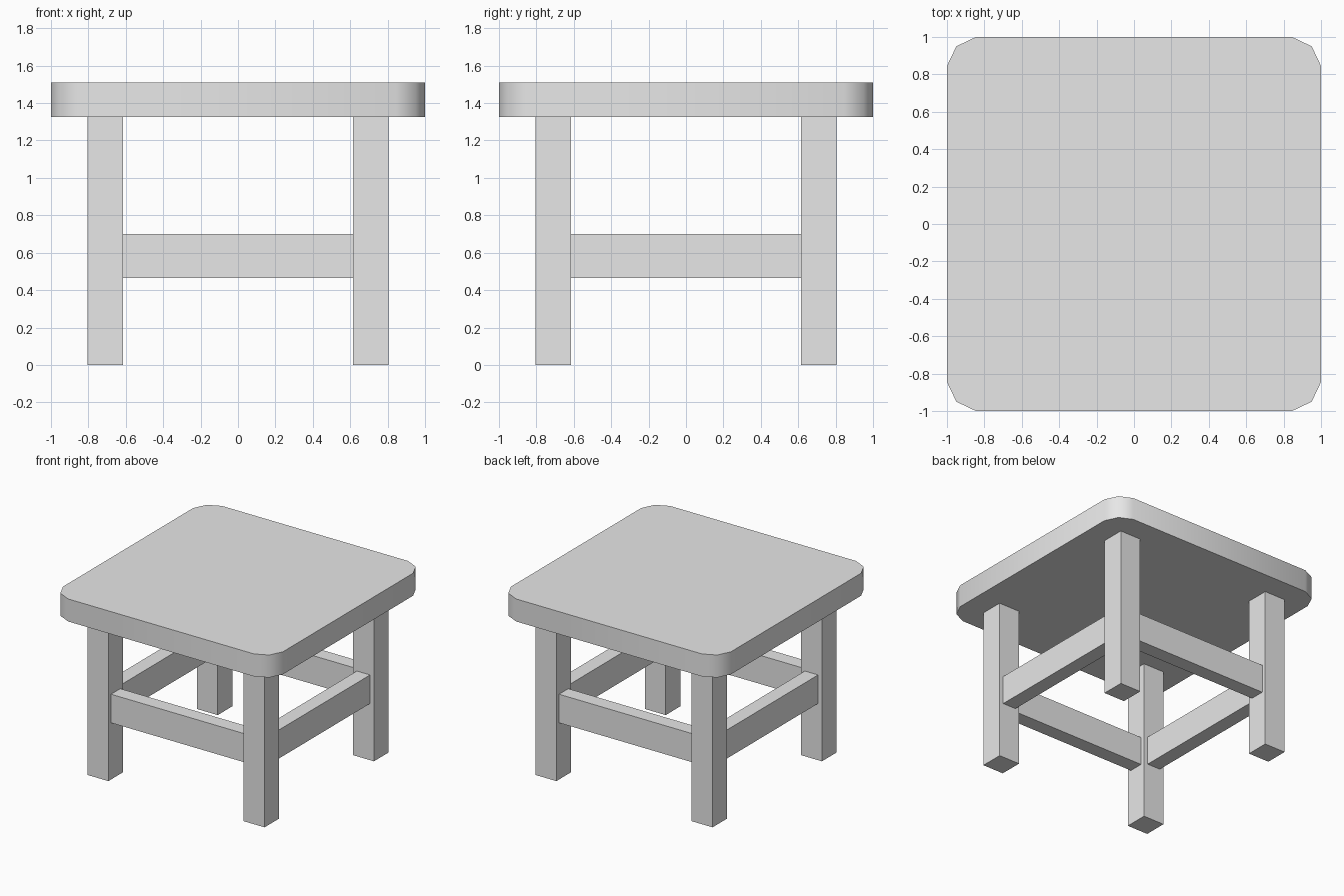
import bpy
import bmesh
import math

cube = bpy.data.objects.get("Cube")
if cube:
    bpy.data.objects.remove(cube, do_unlink=True)

GREY = (0.8, 0.8, 0.8, 1.0)
grey = bpy.data.materials.new("light_grey")
grey.use_nodes = True
grey.diffuse_color = GREY
grey.node_tree.nodes["Principled BSDF"].inputs["Base Color"].default_value = GREY

LEG_IN, LEG_OUT = 0.615, 0.805
LEG_MID = (LEG_IN + LEG_OUT) / 2
SEAT_BOTTOM, SEAT_TOP = 1.325, 1.51


def add_object(name, bm):
    bmesh.ops.recalc_face_normals(bm, faces=bm.faces)
    mesh = bpy.data.meshes.new(name)
    bm.to_mesh(mesh)
    bm.free()
    mesh.materials.append(grey)
    obj = bpy.data.objects.new(name, mesh)
    bpy.context.collection.objects.link(obj)
    return obj


def add_box(name, centre, size):
    bm = bmesh.new()
    bmesh.ops.create_cube(bm, size=1)
    bmesh.ops.scale(bm, vec=size, verts=bm.verts)
    bmesh.ops.translate(bm, vec=centre, verts=bm.verts)
    return add_object(name, bm)


# Seat: square slab with two-segment rounded corners
bm = bmesh.new()
corner = [(1.0, 0.845), (0.95, 0.95), (0.845, 1.0)]
outline = []
for quarter in range(4):
    c, s = round(math.cos(quarter * math.pi / 2)), round(math.sin(quarter * math.pi / 2))
    outline += [(x * c - y * s, x * s + y * c, SEAT_BOTTOM) for x, y in corner]
base = bm.faces.new([bm.verts.new(p) for p in outline])
extruded = bmesh.ops.extrude_face_region(bm, geom=[base], use_keep_orig=True)
top_verts = [g for g in extruded["geom"] if isinstance(g, bmesh.types.BMVert)]
bmesh.ops.translate(bm, vec=(0, 0, SEAT_TOP - SEAT_BOTTOM), verts=top_verts)
seat = add_object("seat", bm)
bpy.ops.object.select_all(action="DESELECT")
seat.select_set(True)
bpy.context.view_layer.objects.active = seat
bpy.ops.object.shade_smooth_by_angle(angle=math.radians(45))

# Legs: four square posts
leg_width = LEG_OUT - LEG_IN
for y_name, y in (("front", -1), ("back", 1)):
    for x_name, x in (("right", -1), ("left", 1)):
        add_box(f"{y_name}_{x_name}_leg",
                (x * LEG_MID, y * LEG_MID, SEAT_BOTTOM / 2),
                (leg_width, leg_width, SEAT_BOTTOM))

# Rails: one between each pair of neighbouring legs
RAIL_Z, RAIL_HEIGHT, RAIL_DEPTH = 0.583, 0.235, 0.12
for name, side in (("front", -1), ("back", 1)):
    add_box(f"{name}_rail", (0, side * LEG_MID, RAIL_Z),
            (2 * LEG_IN, RAIL_DEPTH, RAIL_HEIGHT))
for name, side in (("right", -1), ("left", 1)):
    add_box(f"{name}_rail", (side * LEG_MID, 0, RAIL_Z),
            (RAIL_DEPTH, 2 * LEG_IN, RAIL_HEIGHT))
